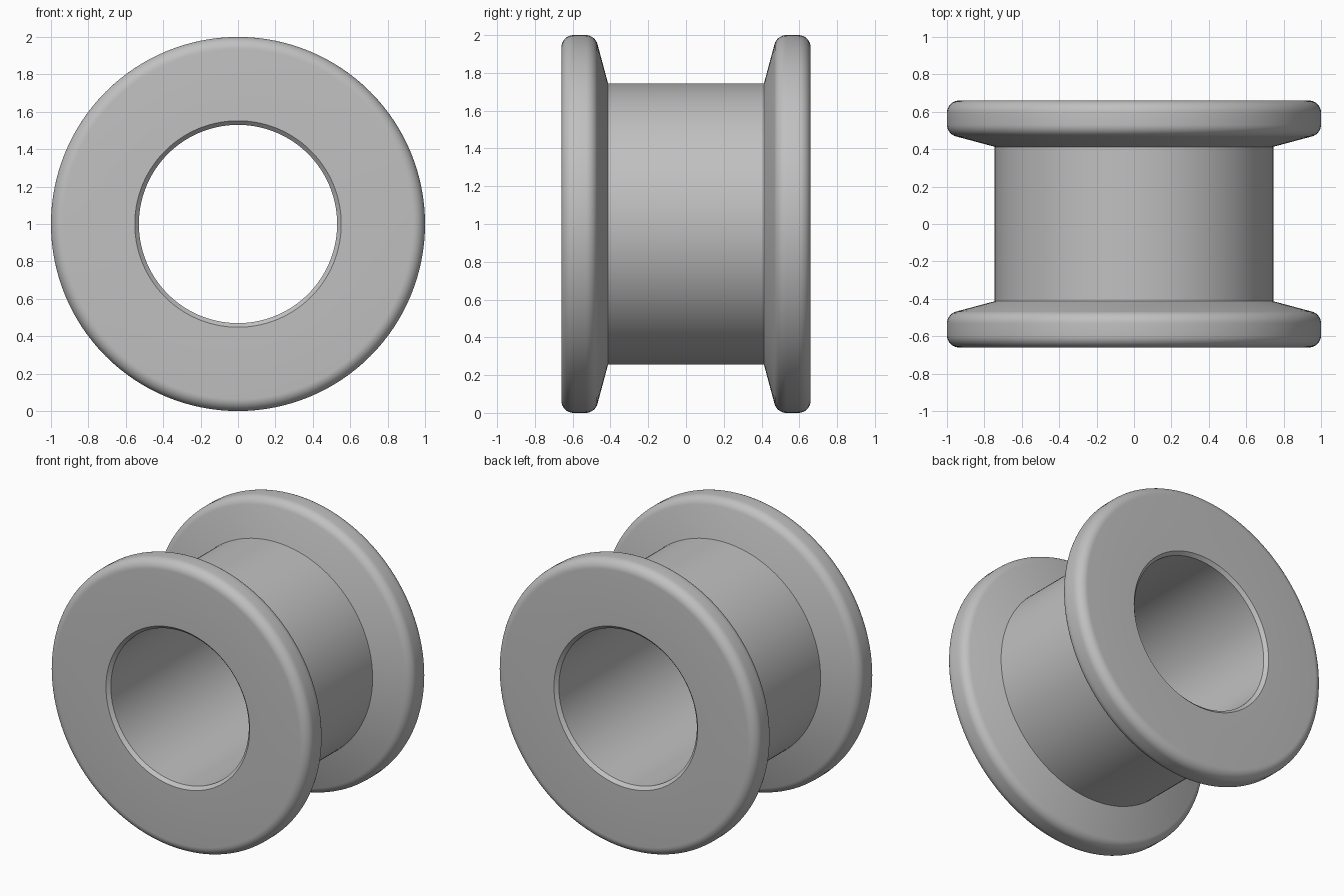
import bpy, bmesh, math
from mathutils import Vector, Matrix

cube = bpy.data.objects.get("Cube")
if cube:
    bpy.data.objects.remove(cube, do_unlink=True)

SEGMENTS = 128
HALF_WIDTH = 0.66
RIM, DRUM, BORE = 1.0, 0.745, 0.53
CHAMFER = 0.022
FILLET = 0.065

grey = bpy.data.materials.new("plain grey")
grey.use_nodes = True
colour = (0.53, 0.53, 0.53, 1)
grey.diffuse_color = colour
grey.node_tree.nodes["Principled BSDF"].inputs["Base Color"].default_value = colour


def fillet(before, corner, after, radius, steps=8):
    """Points of an arc that rounds a profile corner."""
    c = Vector(corner)
    u = (Vector(before) - c).normalized()
    v = (Vector(after) - c).normalized()
    half = u.angle(v) / 2
    centre = c + (u + v).normalized() * radius / math.sin(half)
    start = c + u * radius / math.tan(half) - centre
    end = c + v * radius / math.tan(half) - centre
    turn = start.angle(end)
    return [centre + (start * math.sin((1 - i / steps) * turn)
                      + end * math.sin(i / steps * turn)) / math.sin(turn)
            for i in range(steps + 1)]


# Half profile as (radius, y): drum, sloped flange, rounded rim, chamfered bore
root = (DRUM, 0.413)
inner = (RIM, root[1] + (RIM - DRUM) * math.tan(math.radians(15)))
outer = (RIM, HALF_WIDTH)
mouth = (BORE + CHAMFER, HALF_WIDTH)
half = [Vector(root)]
half += fillet(root, inner, outer, FILLET)
half += fillet(inner, outer, mouth, FILLET)
half += [Vector(mouth), Vector((BORE, HALF_WIDTH - CHAMFER))]
profile = half + [Vector((r, -y)) for r, y in reversed(half)]

# Revolve the closed profile about the y axis
bm = bmesh.new()
verts = [bm.verts.new((r, y, 0)) for r, y in profile]
edges = [bm.edges.new((a, b)) for a, b in zip(verts, verts[1:] + verts[:1])]
bmesh.ops.spin(bm, geom=verts + edges, cent=(0, 0, 0), axis=(0, 1, 0),
               angle=math.tau, steps=SEGMENTS, use_merge=True)
bmesh.ops.remove_doubles(bm, verts=bm.verts, dist=0.0001)
bmesh.ops.recalc_face_normals(bm, faces=bm.faces)
bmesh.ops.transform(bm, matrix=Matrix.Translation((0, 0, RIM)), verts=bm.verts)

mesh = bpy.data.meshes.new("flanged_spool")
bm.to_mesh(mesh)
bm.free()
mesh.materials.append(grey)
spool = bpy.data.objects.new("flanged_spool", mesh)
bpy.context.collection.objects.link(spool)

bpy.ops.object.select_all(action="DESELECT")
spool.select_set(True)
bpy.context.view_layer.objects.active = spool
bpy.ops.object.shade_smooth_by_angle(angle=math.radians(30))
